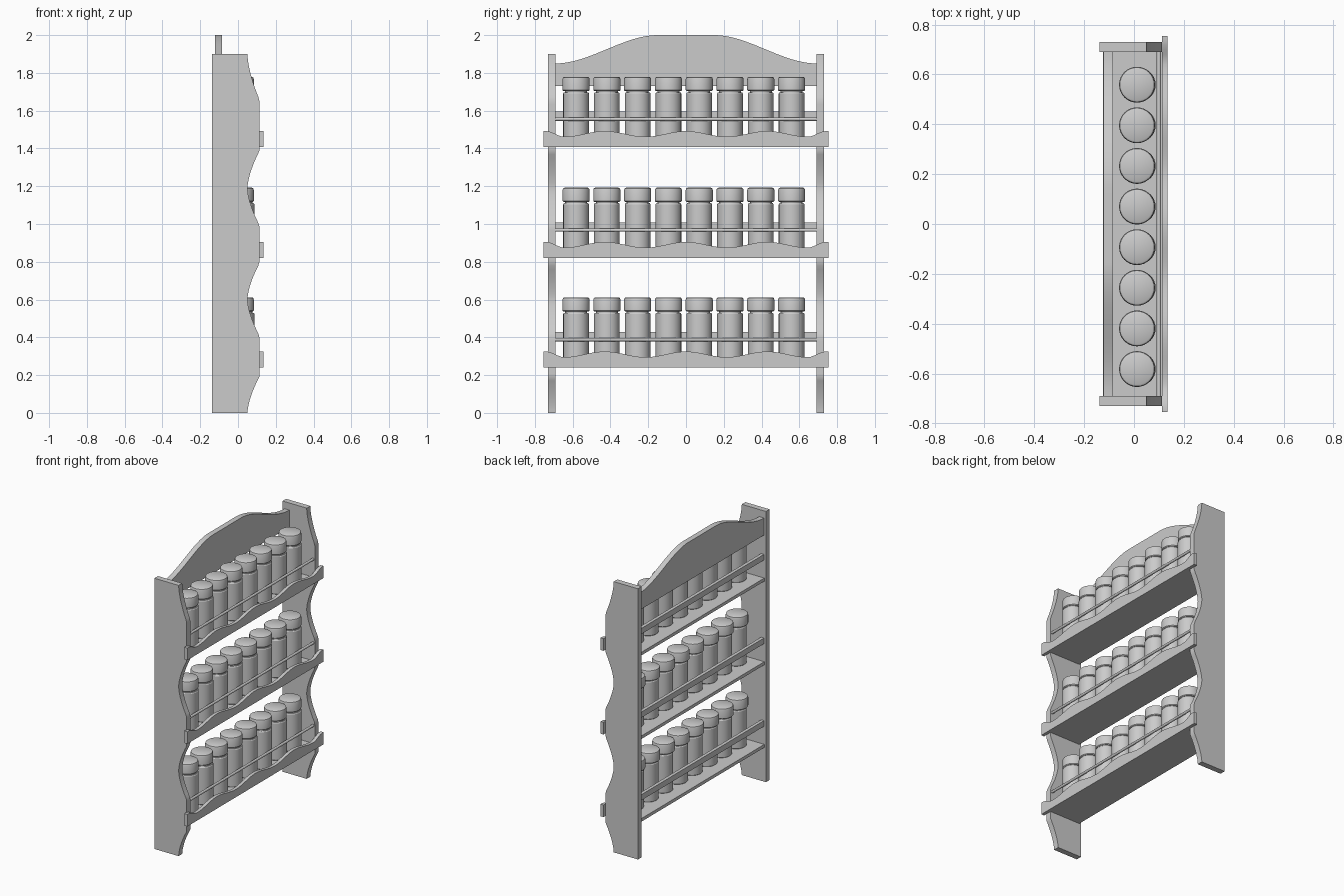
import bpy, bmesh, math
from mathutils import Vector

cube = bpy.data.objects.get("Cube")
if cube:
    bpy.data.objects.remove(cube, do_unlink=True)

mat = bpy.data.materials.new("plain_grey")
mat.use_nodes = True
GREY = (0.6, 0.6, 0.6, 1)
mat.diffuse_color = GREY
mat.node_tree.nodes["Principled BSDF"].inputs["Base Color"].default_value = GREY


def finish(bm, name, smooth=True):
    bmesh.ops.recalc_face_normals(bm, faces=bm.faces)
    mesh = bpy.data.meshes.new(name)
    bm.to_mesh(mesh)
    bm.free()
    mesh.materials.append(mat)
    obj = bpy.data.objects.new(name, mesh)
    bpy.context.collection.objects.link(obj)
    if smooth:
        bpy.ops.object.select_all(action='DESELECT')
        obj.select_set(True)
        bpy.context.view_layer.objects.active = obj
        bpy.ops.object.shade_smooth_by_angle(angle=math.radians(30))
    return obj


def extrude_outline(name, points, offset):
    """Fill a closed outline and pull it along the offset."""
    bm = bmesh.new()
    face = bm.faces.new([bm.verts.new(p) for p in points])
    new = bmesh.ops.extrude_face_region(bm, geom=[face])["geom"]
    verts = [v for v in new if isinstance(v, bmesh.types.BMVert)]
    bmesh.ops.translate(bm, verts=verts, vec=Vector(offset))
    return finish(bm, name)


def box(name, x0, x1, y0, y1, z0, z1):
    outline = [(x0, y0, z0), (x1, y0, z0), (x1, y0, z1), (x0, y0, z1)]
    return extrude_outline(name, outline, (0, y1 - y0, 0))


def lathe(name, profile, x, y, z, steps=32):
    """Spin a (radius, height) profile about a vertical axis."""
    bm = bmesh.new()
    verts = [bm.verts.new((r, 0, h)) for r, h in profile]
    edges = [bm.edges.new(pair) for pair in zip(verts, verts[1:])]
    bmesh.ops.spin(bm, geom=verts + edges, axis=(0, 0, 1), cent=(0, 0, 0),
                   angle=math.tau, steps=steps)
    bmesh.ops.remove_doubles(bm, verts=bm.verts, dist=0.0005)
    obj = finish(bm, name)
    obj.location = (x, y, z)
    return obj


def smoothstep(t):
    t = max(0.0, min(1.0, t))
    return t * t * (3 - 2 * t)


# Scalloped side panels: narrow waists joined to wide straight lands
NARROW, WIDE, BACK = 0.05, 0.113, -0.138
INNER, OUTER = 0.69, 0.73
waists = [(0.0, 0.19), (0.6, 0.19), (1.19, 0.195), (1.9, 0.24)]


def front_edge(z):
    t = min(abs(z - centre) / half for centre, half in waists)
    return NARROW + (WIDE - NARROW) * min(1.0, t) ** 1.6


heights = [1.9 * i / 100 for i in range(101)]
for side, y in (("right", -OUTER), ("left", INNER)):
    outline = [(BACK, y, 0)] + [(front_edge(z), y, z) for z in heights] + [(BACK, y, 1.9)]
    extrude_outline(side + "_panel", outline, (0, OUTER - INNER, 0))

# Arched crest board
ys = [-INNER + 2 * INNER * i / 60 for i in range(61)]
arch = [(-0.123, y, 1.85 + 0.15 * smoothstep((INNER - abs(y)) / 0.54)) for y in ys]
extrude_outline("crest_board",
                [(-0.123, INNER, 1.73), (-0.123, -INNER, 1.73)] + arch, (0.038, 0, 0))


# Wavy shelf fronts
def wave(y):
    y = abs(y)
    if y < 0.645:
        return 0.07 + 0.015 * math.cos(math.tau * y / 0.43)
    return 0.055 + 0.03 * smoothstep((y - 0.645) / 0.095)


HALF = 0.755
lid = [(0, 0.275), (0.067, 0.275), (0.072, 0.28), (0.072, 0.337),
       (0.069, 0.346), (0.062, 0.35), (0, 0.35)]
body = [(0, 0), (0.064, 0), (0.068, 0.004), (0.068, 0.262), (0.064, 0.268),
        (0.058, 0.268), (0.058, 0.28), (0, 0.28)]

# Each tier: shelf, wavy front, guard rod, back slat and a row of jars
for tier, base in (("lower", 0.24), ("middle", 0.82), ("upper", 1.407)):
    box(tier + "_shelf", -0.125, WIDE, -INNER, INNER, base, base + 0.022)
    ys = [-HALF + 2 * HALF * i / 80 for i in range(81)]
    outline = [(0.112, HALF, base), (0.112, -HALF, base)]
    outline += [(0.112, y, base + wave(y)) for y in ys]
    extrude_outline(tier + "_front_rail", outline, (0.023, 0, 0))
    box(tier + "_back_slat", -0.123, -0.1, -INNER, INNER, base + 0.148, base + 0.188)

    rod = lathe(tier + "_guard_rod",
                [(0, -INNER), (0.009, -INNER), (0.009, INNER), (0, INNER)],
                0.1, 0, base + 0.148, 12)
    rod.rotation_euler.x = math.pi / 2

    for i in range(8):
        y = -0.582 + 0.163 * i
        lathe(f"{tier}_jar_{i + 1}", body, 0.019, y, base + 0.022)
        lathe(f"{tier}_jar_lid_{i + 1}", lid, 0.012, y, base + 0.022)
